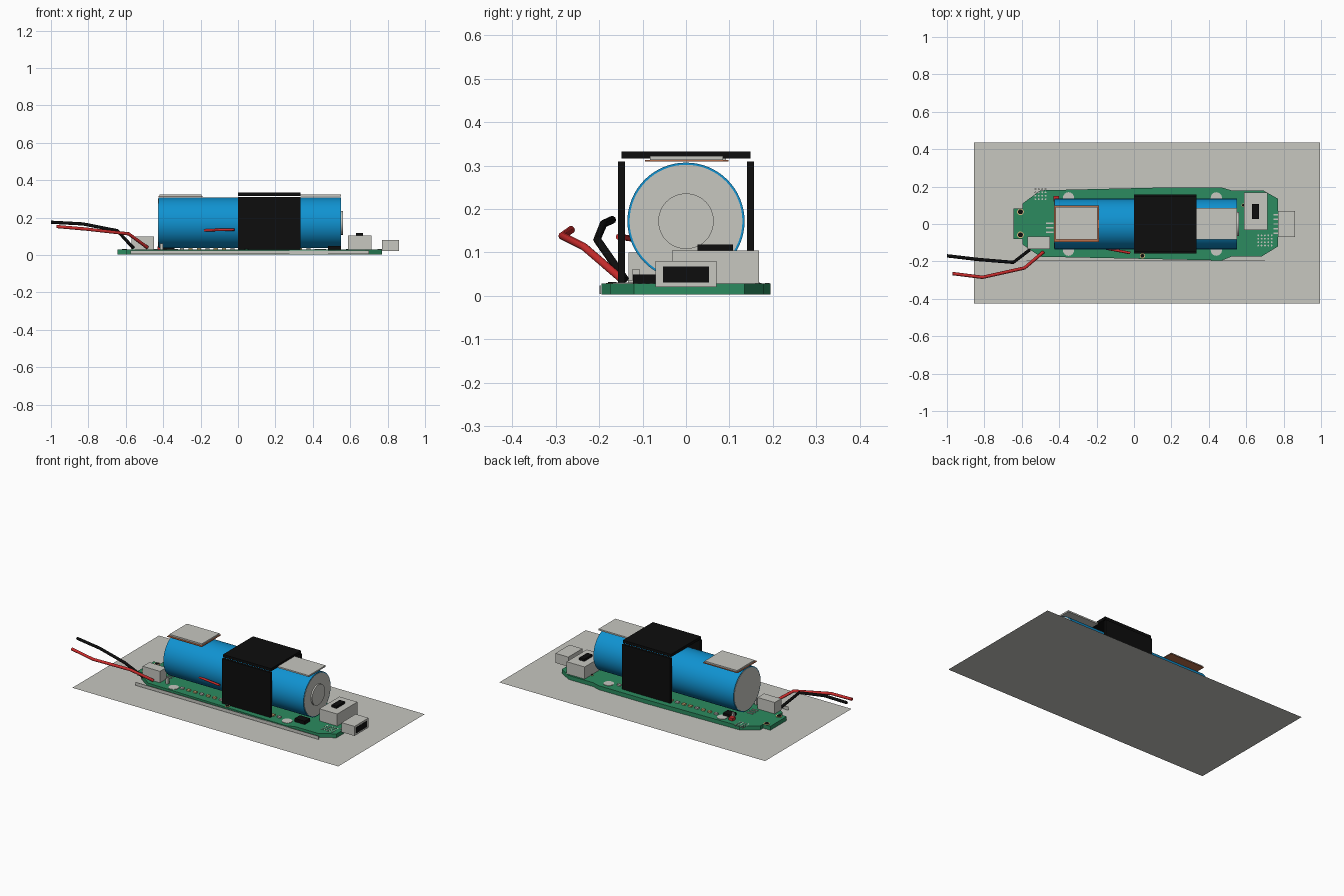
import bpy, bmesh, math
from mathutils import Vector

cube = bpy.data.objects.get("Cube")
if cube:
    bpy.data.objects.remove(cube, do_unlink=True)


def material(name, *rgb):
    m = bpy.data.materials.new(name)
    m.use_nodes = True
    m.diffuse_color = (*rgb, 1)
    m.node_tree.nodes["Principled BSDF"].inputs["Base Color"].default_value = (*rgb, 1)
    return m


GREY = material("light grey", 0.57, 0.57, 0.53)
GREEN = material("board green", 0.025, 0.26, 0.115)
BLUE = material("wrap blue", 0.005, 0.29, 0.64)
BLACK = material("black", 0.004, 0.004, 0.004)
RED = material("red", 0.6, 0.025, 0.025)
COPPER = material("copper", 0.5, 0.16, 0.07)
GOLD = material("gold", 0.68, 0.5, 0.22)


def finish(name, bm, *mats):
    mesh = bpy.data.meshes.new(name)
    bmesh.ops.recalc_face_normals(bm, faces=bm.faces)
    bm.to_mesh(mesh)
    bm.free()
    for m in mats:
        mesh.materials.append(m)
    ob = bpy.data.objects.new(name, mesh)
    bpy.context.collection.objects.link(ob)
    return ob


def box(name, mat, x, y, z):
    """Box from (low, high) ranges."""
    bm = bmesh.new()
    bmesh.ops.create_cube(bm, size=1)
    for v in bm.verts:
        v.co = [r[0] if c < 0 else r[1] for c, r in zip(v.co, (x, y, z))]
    return finish(name, bm, mat)


def cylinder(name, mat, centre, radius, depth, axis="Z", sides=24):
    bm = bmesh.new()
    bmesh.ops.create_cone(bm, cap_ends=True, segments=sides,
                          radius1=radius, radius2=radius, depth=depth)
    for f in bm.faces:
        f.smooth = len(f.verts) == 4
    ob = finish(name, bm, mat)
    ob.location = centre
    if axis == "X":
        ob.rotation_euler.y = math.pi / 2
    return ob


def wire(name, mat, points, radius=0.009):
    curve = bpy.data.curves.new(name, "CURVE")
    curve.dimensions = "3D"
    curve.bevel_depth = radius
    curve.bevel_resolution = 3
    curve.use_fill_caps = True
    spline = curve.splines.new("POLY")
    spline.points.add(len(points) - 1)
    for p, co in zip(spline.points, points):
        p.co = (*co, 1)
    curve.materials.append(mat)
    bpy.context.collection.objects.link(bpy.data.objects.new(name, curve))


# Ground sheet
bm = bmesh.new()
bm.faces.new([bm.verts.new(p) for p in
              ((-0.855, -0.425, 0), (0.995, -0.425, 0), (0.995, 0.435, 0), (-0.855, 0.435, 0))])
finish("base_sheet", bm, GREY)

# Circuit board: extruded outline
TOP = 0.028
outline = [(-0.645, -0.08), (-0.595, -0.08), (-0.595, -0.11), (-0.5, -0.175), (0.47, -0.195),
           (0.52, -0.175), (0.68, -0.175), (0.77, -0.12), (0.77, 0.135), (0.69, 0.18),
           (0.52, 0.18), (0.47, 0.195), (0.15, 0.195), (-0.5, 0.18), (-0.595, 0.11),
           (-0.595, 0.083), (-0.645, 0.083)]
bm = bmesh.new()
face = bm.faces.new([bm.verts.new((x, y, 0.003)) for x, y in outline])
ext = bmesh.ops.extrude_face_region(bm, geom=[face])
bmesh.ops.translate(bm, vec=(0, 0, TOP - 0.003),
                    verts=[g for g in ext["geom"] if isinstance(g, bmesh.types.BMVert)])
finish("circuit_board", bm, GREEN)
box("front_edge_strip", GREY, (-0.575, 0.7), (-0.199, -0.196), (0.004, 0.024))

# Battery
MID, RAD = 0.172, 0.135
cylinder("battery_wrap", BLUE, (0.0625, 0, MID), RAD, 0.975, "X", 64)
for side, x in (("left", 0.55), ("right", -0.425)):
    cylinder("battery_end_" + side, GREY, (x, 0, MID), 0.13, 0.004, "X", 64)
cylinder("battery_terminal", GREY, (0.553, 0, MID), 0.064, 0.016, "X", 48)

# Strap around the battery
box("strap_top", BLACK, (0, 0.335), (-0.149, 0.149), (0.316, 0.333))
for side, s in (("back", 1), ("front", -1)):
    box("strap_" + side, BLACK, (0, 0.335), sorted((s * 0.141, s * 0.157)), (0.028, 0.31))

# Plates on top of the battery
box("copper_pad", COPPER, (-0.427, -0.187), (-0.095, 0.098), (0.309, 0.313))
box("right_top_plate", GREY, (-0.42, -0.194), (-0.082, 0.092), (0.313, 0.322))
box("left_top_plate", GREY, (0.335, 0.55), (-0.083, 0.085), (0.313, 0.322))

# Port, with a dark opening
box("port_shell", GREY, (0.77, 0.86), (-0.07, 0.07), (0.02, 0.08))
box("port_opening", BLACK, (0.858, 0.862), (-0.053, 0.053), (0.031, 0.068))
for i in range(5):
    y = -0.05 + i * 0.025
    box("port_pin", GREY, (0.745, 0.77), (y - 0.004, y + 0.004), (TOP, 0.031))

# Slide switch
box("switch_body", GREY, (0.588, 0.713), (-0.032, 0.168), (TOP, 0.104))
box("switch_slider", BLACK, (0.632, 0.668), (0.027, 0.108), (0.104, 0.118))

# Wire socket and its pads
box("wire_socket", GREY, (-0.57, -0.45), (-0.133, -0.068), (TOP, 0.1))
for y in (-0.045, -0.02, 0.005):
    box("socket_pad", GREY, (-0.47, -0.43), (y - 0.004, y + 0.004), (TOP, 0.032))

# Wires
wire("black_wire", BLACK, [(-1, -0.17, 0.175), (-0.83, -0.19, 0.166),
                           (-0.645, -0.205, 0.13), (-0.56, -0.14, 0.037)])
wire("red_wire", RED, [(-0.97, -0.265, 0.152), (-0.81, -0.285, 0.138),
                       (-0.585, -0.235, 0.113), (-0.485, -0.15, 0.04)])
wire("sense_wire", RED, [(-0.18, -0.125, 0.132), (-0.02, -0.155, 0.136)], 0.007)

# Ringed mounting holes
for x, y, r in ((-0.607, 0.065, 0.018), (-0.607, -0.058, 0.018),
                (0.045, -0.17, 0.014), (0.585, 0.1, 0.01)):
    cylinder("hole_ring", GOLD, (x, y, TOP), r, 0.004)
    cylinder("hole", BLACK, (x, y, TOP + 0.001), r * 0.72, 0.005)

# Solder dot grids
for cx, cy, columns, rows in ((-0.5, 0.16, 4, 4), (0.7, -0.088, 5, 4)):
    for i in range(columns):
        for j in range(rows):
            spot = (cx + (i - (columns - 1) / 2) * 0.018, cy + (j - (rows - 1) / 2) * 0.018, TOP)
            cylinder("solder_dot", GREY, spot, 0.005, 0.004, sides=8)

# Holder pads beside the battery
for x, y in ((-0.35, 0.14), (0.44, 0.14), (-0.35, -0.14), (0.44, -0.14)):
    cylinder("holder_pad", GREY, (x, y, TOP), 0.03, 0.005)
for y in (-0.115, 0.115):
    box("battery_tab", GREY, (-0.417, -0.402), (y - 0.008, y + 0.008), (TOP, 0.062))

# Small board components in rows along both long edges
for side in (-1, 1):
    for i in range(16):
        x = -0.31 + i * 0.045
        box("chip_part", GOLD if i % 3 else GREY, (x, x + 0.022),
            sorted((side * 0.118, side * 0.134)), (TOP, 0.037))
box("control_chip", BLACK, (0.48, 0.55), (-0.122, -0.07), (TOP, 0.049))
box("status_light", RED, (-0.43, -0.4), (0.12, 0.15), (TOP, 0.045))
box("rear_chip", BLACK, (-0.4, -0.34), (0.07, 0.12), (TOP, 0.045))
